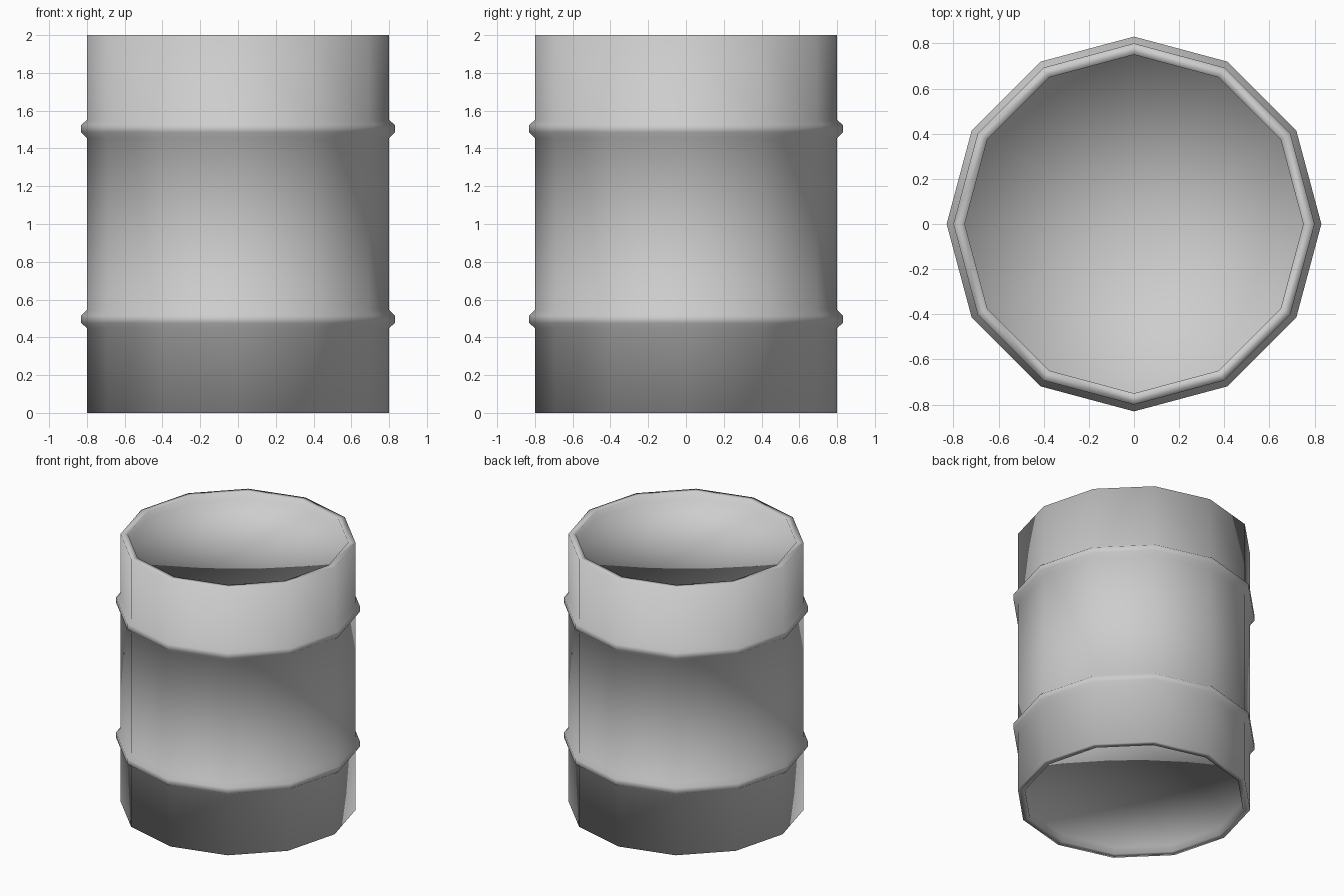
import bpy, bmesh, math

default = bpy.data.objects.get("Cube")
if default:
    bpy.data.objects.remove(default, do_unlink=True)

SIDES = 12
HEIGHT = 2.0
WALL, RIB, INNER = 0.8, 0.83, 0.75
RECESS = 0.05

# Upper half of the profile: lid edge, rim, wall and hoop
upper = [(INNER, HEIGHT - RECESS), (INNER, HEIGHT), (WALL, HEIGHT),
         (WALL, 1.55), (RIB, 1.525), (RIB, 1.485), (WALL, 1.455)]
# Lower half mirrors the upper half
profile = upper + [(r, HEIGHT - z) for r, z in reversed(upper)]

bm = bmesh.new()


def ring(radius, z):
    """One twelve-sided ring of vertices."""
    step = math.tau / SIDES
    return [bm.verts.new((radius * math.cos(i * step), radius * math.sin(i * step), z))
            for i in range(SIDES)]


def lid(edge):
    """Fan of triangles from the ring to a middle vertex."""
    middle = bm.verts.new((0, 0, edge[0].co.z))
    for i in range(SIDES):
        bm.faces.new((edge[i], edge[(i + 1) % SIDES], middle))


rings = [ring(r, z) for r, z in profile]

# Walls, rims and hoops
for a, b in zip(rings, rings[1:]):
    for i in range(SIDES):
        j = (i + 1) % SIDES
        bm.faces.new((a[i], b[i], b[j], a[j]))

# Recessed top and bottom lids
lid(rings[0])
lid(rings[-1])

bmesh.ops.recalc_face_normals(bm, faces=bm.faces)
for face in bm.faces:
    face.smooth = True

mesh = bpy.data.meshes.new("barrel")
bm.to_mesh(mesh)
bm.free()

# Plain grey finish
grey = bpy.data.materials.new("light_grey")
grey.use_nodes = True
colour = (0.61, 0.61, 0.61, 1.0)
grey.diffuse_color = colour
for node in grey.node_tree.nodes:
    if node.type == "BSDF_PRINCIPLED":
        node.inputs["Base Color"].default_value = colour
mesh.materials.append(grey)

barrel = bpy.data.objects.new("barrel", mesh)
bpy.context.collection.objects.link(barrel)
